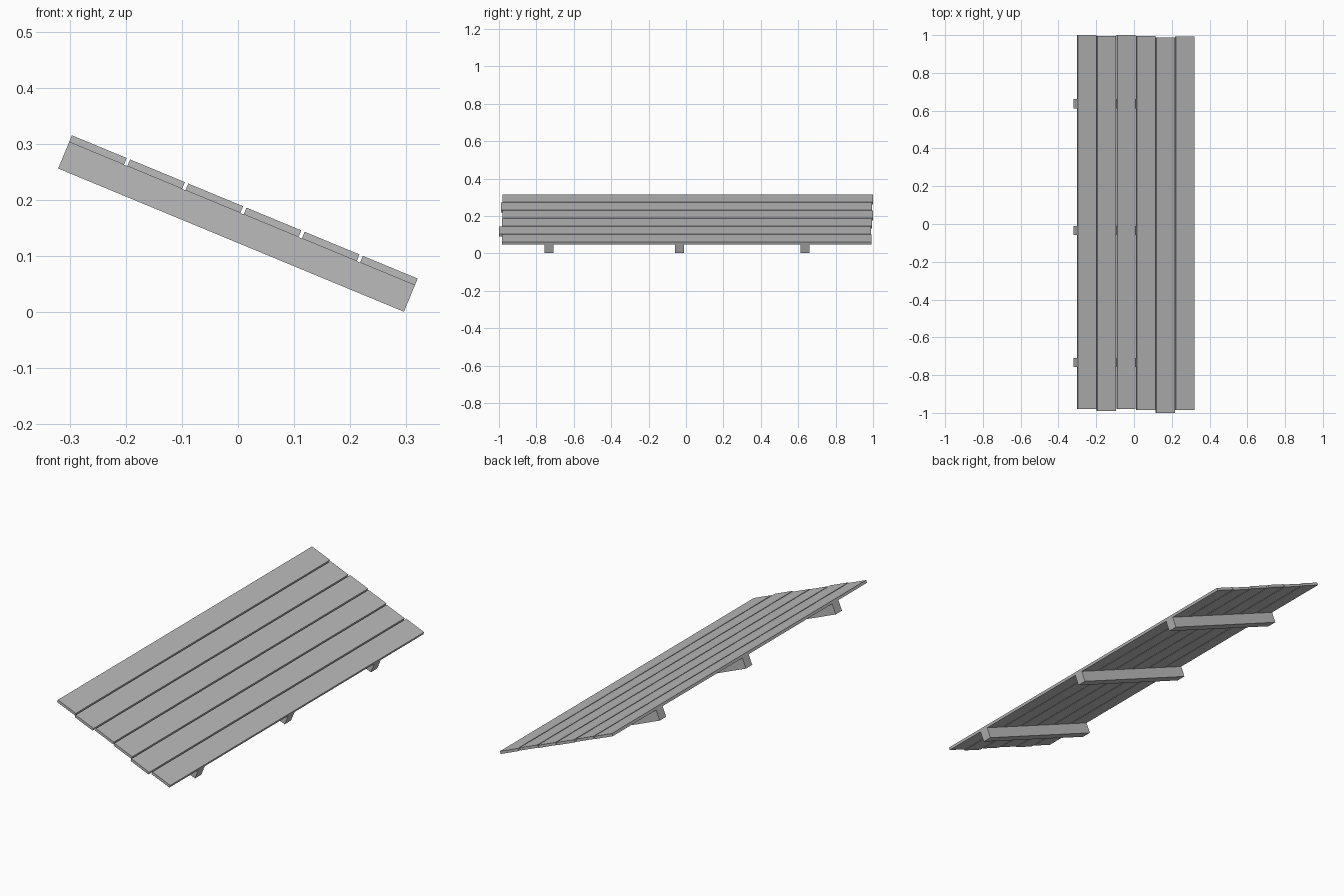
import bpy
from math import radians
from mathutils import Matrix, Vector

default = bpy.data.objects.get("Cube")
if default:
    bpy.data.objects.remove(default, do_unlink=True)

grey = bpy.data.materials.new("weathered grey")
grey.use_nodes = True
colour = (0.5, 0.5, 0.5, 1)
grey.diffuse_color = colour
grey.node_tree.nodes["Principled BSDF"].inputs["Base Color"].default_value = colour

# Slope frame: local x runs down the slope, local z is its normal,
# with the origin at the upper end of the beams' top surface
SLOPE = Matrix.Translation((-0.301, 0, 0.303)) @ Matrix.Rotation(radians(22.5), 4, "Y")
LENGTH, BEAM_DEPTH, BEAM_WIDTH, PLANK_THICK, GAP = 0.667, 0.051, 0.049, 0.013, 0.0065


def box(name, low, high):
    """Axis-aligned box in the slope frame."""
    low, high = Vector(low), Vector(high)
    bpy.ops.mesh.primitive_cube_add(size=1)
    obj = bpy.context.object
    obj.name = name
    size = Matrix.Diagonal((*(high - low), 1))
    obj.data.transform(SLOPE @ Matrix.Translation((low + high) / 2) @ size)
    obj.data.materials.append(grey)
    return obj


# Planks, slightly uneven at both ends
ends = [(-0.98, 1.0), (-0.99, 0.995), (-0.98, 1.0),
        (-0.985, 0.995), (-1.0, 0.988), (-0.985, 0.993)]
pitch = (LENGTH + GAP) / len(ends)
for i, (front, back) in enumerate(ends):
    start = i * pitch
    box(f"plank_{i + 1}", (start, front, 0), (start + pitch - GAP, back, PLANK_THICK))

# Support beams underneath
for place, y in (("front", -0.733), ("middle", -0.034), ("back", 0.637)):
    box(f"{place}_beam", (0, y - BEAM_WIDTH / 2, -BEAM_DEPTH),
        (LENGTH, y + BEAM_WIDTH / 2, 0))
